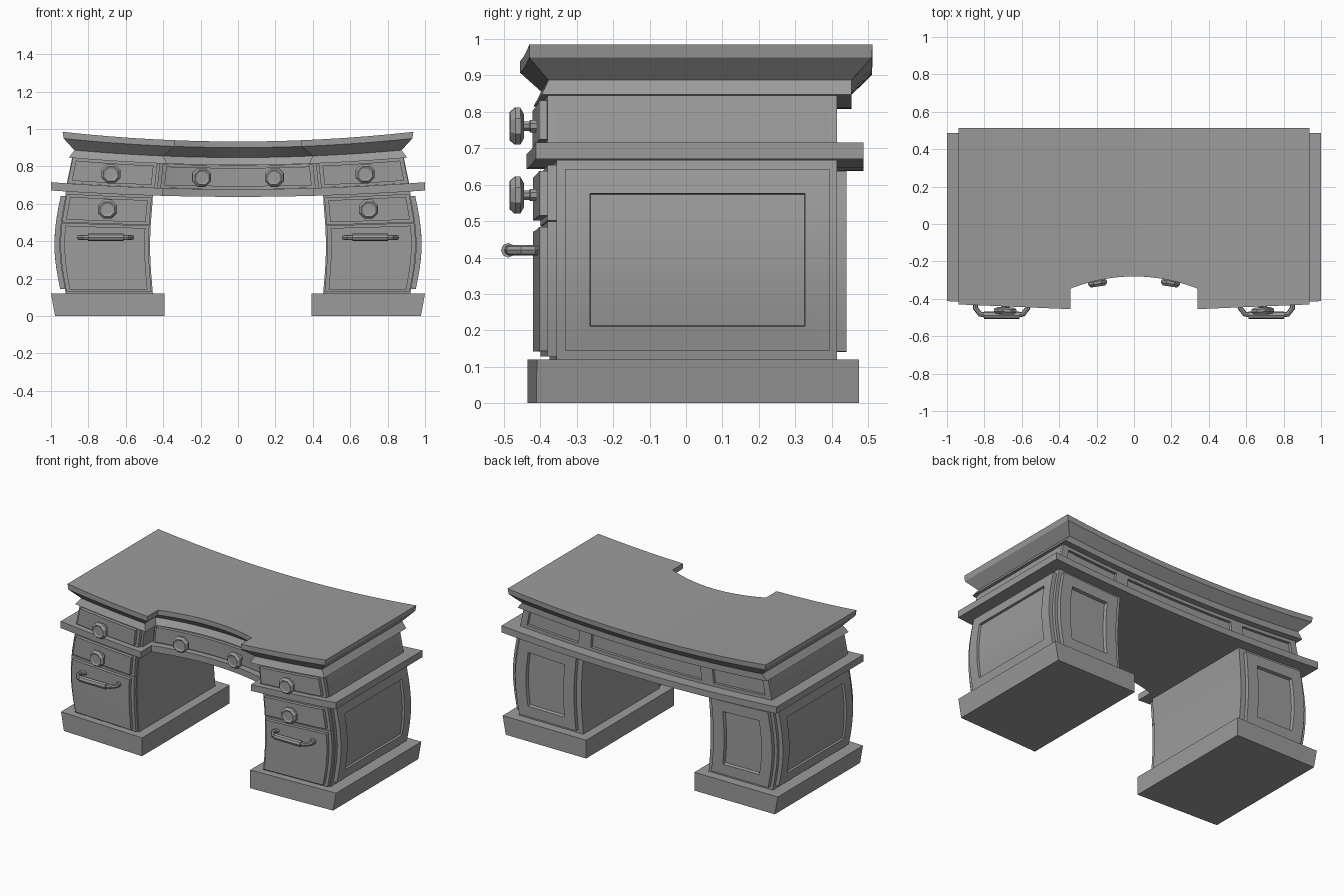
import bpy, bmesh, math
from mathutils import Vector, Matrix

if "Cube" in bpy.data.objects:
    bpy.data.objects.remove(bpy.data.objects["Cube"])

grey = bpy.data.materials.new("mid grey")
grey.diffuse_color = (0.33, 0.33, 0.33, 1)
grey.use_nodes = True
grey.node_tree.nodes["Principled BSDF"].inputs["Base Color"].default_value = grey.diffuse_color


def clamp(v):
    return max(0.0, min(1.0, v))


def warp(p, taper=False):
    """Sag the desk in the middle, bow the pedestals outwards, taper the upper carcass."""
    x, y, z = p
    a, s = abs(x), (1 if x >= 0 else -1)
    sag = 0.03 * clamp((z - 0.12) / 0.55) + 0.022 * clamp((z - 0.67) / 0.315)
    nz = z - sag * (1 - (x / 0.94) ** 2)
    bow = math.sin(math.pi * clamp((z - 0.12) / 0.53))
    if a > 0.4 and bow > 0.001:
        x += s * bow * (0.015 + 0.02 * (a - 0.455) / 0.48)
    if taper:
        x *= 1 - 0.032 * clamp((z - 0.71) / 0.14)
    return Vector((x, y, nz))


def finish(bm, name, bend=True, taper=False):
    bmesh.ops.remove_doubles(bm, verts=bm.verts, dist=1e-5)
    bmesh.ops.recalc_face_normals(bm, faces=bm.faces)
    if bend:
        for v in bm.verts:
            v.co = warp(v.co, taper)
    me = bpy.data.meshes.new(name)
    bm.to_mesh(me)
    bm.free()
    me.materials.append(grey)
    ob = bpy.data.objects.new(name, me)
    bpy.context.collection.objects.link(ob)
    smooth(ob)
    return ob


def smooth(ob):
    bpy.ops.object.select_all(action='DESELECT')
    ob.select_set(True)
    bpy.context.view_layer.objects.active = ob
    bpy.ops.object.shade_smooth_by_angle(angle=math.radians(25))


def front_y(x, f, n, centre=False):
    """Front line: slightly slanted at the sides, set back in an arc in the centre."""
    if centre:
        return f - 0.042 * (0.94 - n) + 0.11 + 0.065 * (1 - (x / n) ** 2)
    return f - 0.042 * (0.94 - abs(x))


def span(a, b, n):
    return [a + (b - a) * i / n for i in range(n + 1)]


def plan(hx, f, b, n):
    """Columns (x, front, back) across the full width with the centre recess."""
    side = lambda a, c: [(x, front_y(x, f, n), b) for x in span(a, c, 5)]
    mid = [(x, front_y(x, f, n, True), b) for x in span(-n, n, 14)]
    return side(-hx, -n) + mid + side(n, hx)


def loft(name, layers, taper=False):
    """Stack plan layers (z, columns) into a closed solid."""
    bm = bmesh.new()
    rows = [([bm.verts.new((x, f, z)) for x, f, b in cols],
             [bm.verts.new((x, b, z)) for x, f, b in cols]) for z, cols in layers]
    last = len(rows[0][0]) - 1
    for (f0, b0), (f1, b1) in zip(rows, rows[1:]):
        for i in range(last):
            bm.faces.new((f0[i], f0[i + 1], f1[i + 1], f1[i]))
            bm.faces.new((b0[i], b1[i], b1[i + 1], b0[i + 1]))
        for i in (0, last):
            bm.faces.new((f0[i], f1[i], b1[i], b0[i]))
    for f, b in (rows[0], rows[-1]):
        for i in range(last):
            bm.faces.new((f[i], b[i], b[i + 1], f[i + 1]))
    return finish(bm, name, taper=taper)


def relief(name, u0, u1, v0, v1, steps, place, n=6, taper=False):
    """Stepped rectangular panel; steps are (inset u, inset v, height)."""
    bm = bmesh.new()

    def vert(i, j, step):
        iu, iv, d = step
        u = u0 + iu + (u1 - u0 - 2 * iu) * i / n
        v = v0 + iv + (v1 - v0 - 2 * iv) * j / n
        return bm.verts.new(place(u, v, d))

    rim = [(i, 0) for i in range(n)] + [(n, j) for j in range(n)]
    rim += [(n - i, n) for i in range(n)] + [(0, n - j) for j in range(n)]
    rings = [[vert(i, j, s) for i, j in rim] for s in steps]
    for a, b in zip(rings, rings[1:]):
        for k in range(len(rim)):
            m = (k + 1) % len(rim)
            bm.faces.new((a[k], a[m], b[m], b[k]))
    for s in (steps[0], steps[-1]):
        g = [[vert(i, j, s) for j in range(n + 1)] for i in range(n + 1)]
        for i in range(n):
            for j in range(n):
                bm.faces.new((g[i][j], g[i + 1][j], g[i + 1][j + 1], g[i][j + 1]))
    return finish(bm, name, taper=taper)


BODY_F = -0.355   # front of the carcass
BODY_N = 0.43     # half width of the centre recess
DRAWER = [(0, 0, -0.01), (0, 0, 0.024), (0.02, 0.015, 0.024), (0.02, 0.015, 0.046)]


def on_front(u, v, d):
    return (u, front_y(u, BODY_F, BODY_N) - d, v)


def on_centre(u, v, d):
    return (u, front_y(u, BODY_F, BODY_N, True) - d, v)


def knob(name, x, z, centre=False, taper=False):
    """Eight-sided turned knob with a dished face."""
    prof = [(0.018, 0.03), (0.018, 0.062), (0.014, 0.065), (0.014, 0.08), (0.036, 0.08),
            (0.055, 0.09), (0.055, 0.104), (0.042, 0.118), (0.03, 0.112)]
    y = front_y(x, BODY_F, BODY_N, centre)
    ang = -2 * 0.065 * x / BODY_N ** 2 if centre else math.copysign(0.042, x)
    bm = bmesh.new()
    rings = [[bm.verts.new((r * math.cos(t), -d, r * math.sin(t)))
              for t in [(k + 0.5) * math.pi / 4 for k in range(8)]] for r, d in prof]
    for a, b in zip(rings, rings[1:]):
        for k in range(8):
            bm.faces.new((a[k], a[(k + 1) % 8], b[(k + 1) % 8], b[k]))
    bm.faces.new(rings[0])
    bm.faces.new(rings[-1])
    bm.transform(Matrix.Translation(warp((x, y, z), taper)) @ Matrix.Rotation(ang, 4, 'Z'))
    finish(bm, name, bend=False)


def tube(name, pts, r):
    cu = bpy.data.curves.new(name, 'CURVE')
    cu.dimensions = '3D'
    cu.bevel_depth = r
    cu.bevel_resolution = 2
    cu.use_fill_caps = True
    sp = cu.splines.new('POLY')
    sp.points.add(len(pts) - 1)
    for p, q in zip(sp.points, pts):
        p.co = (*q, 1)
    ob = bpy.data.objects.new(name, cu)
    bpy.context.collection.objects.link(ob)
    cu.materials.append(grey)
    bpy.ops.object.select_all(action='DESELECT')
    ob.select_set(True)
    bpy.context.view_layer.objects.active = ob
    bpy.ops.object.convert(target='MESH')
    smooth(bpy.context.view_layer.objects.active)


# desktop slab with its moulding
loft("desktop", [(0.85, plan(0.905, -0.395, 0.455, 0.38)),
                 (0.893, plan(0.875, -0.375, 0.455, 0.40)),
                 (0.95, plan(0.932, -0.43, 0.51, 0.34)),
                 (0.985, plan(0.938, -0.43, 0.512, 0.34))])

# upper carcass and the rail below it
loft("upper_carcass", [(z, plan(0.915, BODY_F, 0.395, BODY_N)) for z in (0.70, 0.71, 0.855)], True)
loft("rail", [(z, plan(1.0, -0.415, 0.487, 0.40)) for z in (0.667, 0.711)])

# centre drawer
relief("centre_drawer", -0.415, 0.415, 0.712, 0.848, DRAWER, on_centre, 14, True)

# recessed panels along the back of the upper carcass
BACK = [(0, 0, -0.01), (0, 0, 0.02), (0.045, 0.028, 0.02), (0.045, 0.028, 0.002)]
for name, a, b in (("left", -0.915, -0.45), ("centre", -0.45, 0.45), ("right", 0.45, 0.915)):
    relief("back_panel_" + name, a, b, 0.705, 0.855, BACK,
           lambda u, v, d: (u, 0.395 + d, v), 10, True)

for s, side in ((-1, "left"), (1, "right")):
    # base plinth and bowed pedestal
    block = lambda a, b, f, back: [(s * x, front_y(x, f, 0.4), back) for x in span(a, b, 4)]
    loft("base_" + side, [(0, block(0.393, 0.978, -0.412, 0.475)),
                          (0.12, block(0.393, 1.0, -0.412, 0.475))])
    loft("pedestal_" + side, [(z, block(0.455, 0.92, BODY_F, 0.415)) for z in span(0.115, 0.67, 10)])

    # framed panels on the outer side and the back of the pedestal
    relief("side_panel_" + side, -0.332, 0.395, 0.145, 0.642,
           [(0, 0, -0.01), (0, 0, 0.026), (0.068, 0.066, 0.026), (0.07, 0.068, 0.012)],
           lambda u, v, d: (s * (0.92 + d), u, v), 8)
    relief("pedestal_back_panel_" + side, s * 0.49, s * 0.90, 0.142, 0.64,
           [(0, 0, -0.01), (0, 0, 0.025), (s * 0.075, 0.07, 0.025), (s * 0.08, 0.075, 0.006)],
           lambda u, v, d: (u, 0.415 + d, v), 8)

    # drawers
    step = [(s * iu, iv, d) for iu, iv, d in DRAWER]
    relief("top_drawer_" + side, s * 0.445, s * 0.912, 0.712, 0.85, step, on_front, taper=True)
    relief("middle_drawer_" + side, s * 0.462, s * 0.915, 0.503, 0.655, step, on_front)
    relief("lower_drawer_" + side, s * 0.462, s * 0.915, 0.128, 0.5, step, on_front, 8)

    # knobs
    knob("top_knob_" + side, s * 0.685, 0.778, taper=True)
    knob("middle_knob_" + side, s * 0.685, 0.583)
    knob("centre_knob_" + side, s * 0.213, 0.777, centre=True, taper=True)

    # pull handle on the lower drawer
    hx, hz = s * 0.708, 0.42
    path = [(-0.115, -0.40), (-0.138, -0.42), (-0.14, -0.45), (-0.115, -0.482), (-0.08, -0.488)]
    path += [(-x, y) for x, y in reversed(path)]
    bar = [(hx + x, y - 0.042 * -abs(x) * 0.1, hz) for x, y in path]
    tube("handle_" + side, bar, 0.014)
    tube("handle_grip_" + side, [(hx - 0.095, -0.488, hz), (hx + 0.095, -0.488, hz)], 0.02)
